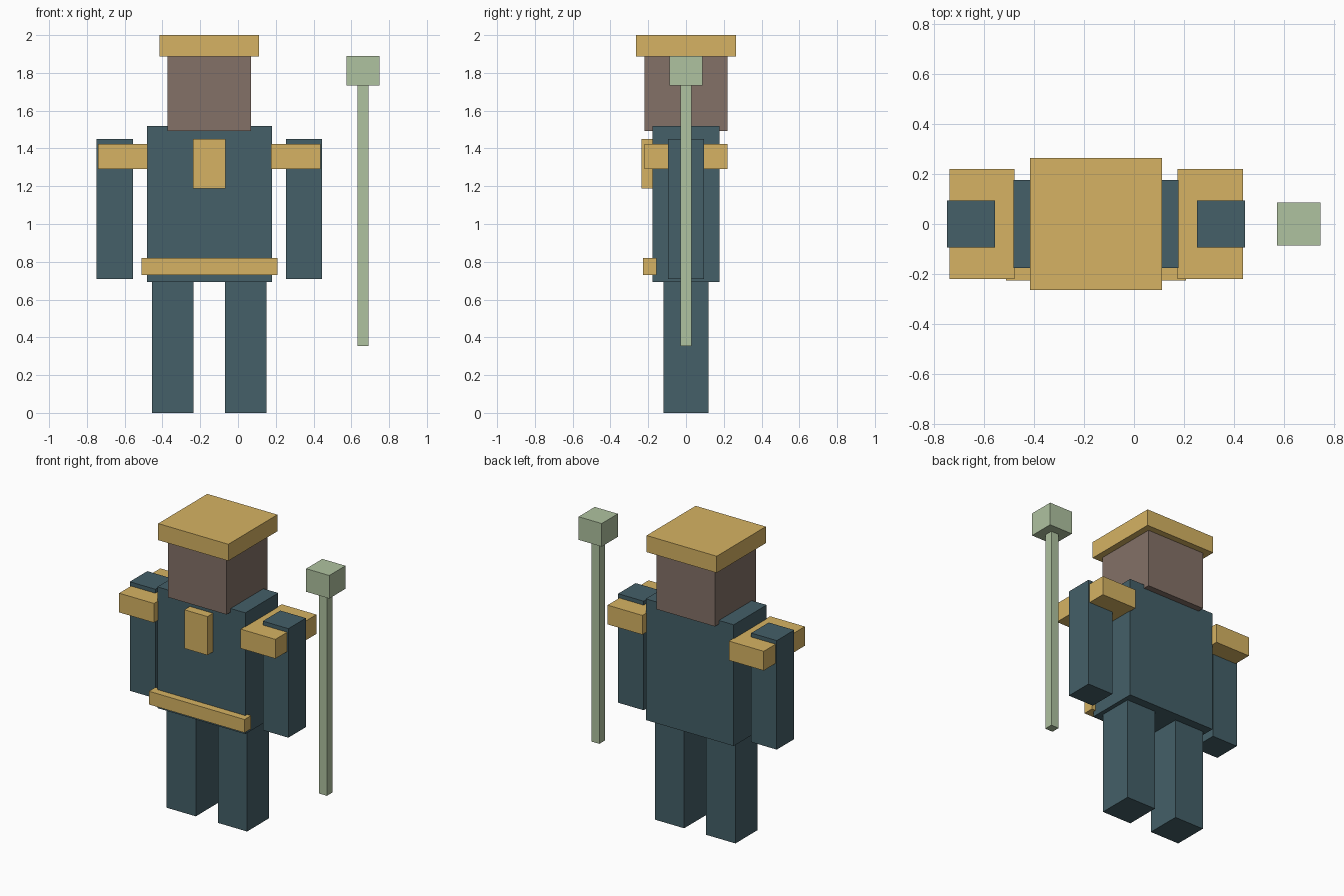
import bpy

if "Cube" in bpy.data.objects:
    bpy.data.objects.remove(bpy.data.objects["Cube"])

CX = -0.152  # the figure's own centre line; the staff stands off to one side


def material(name, rgb):
    m = bpy.data.materials.new(name)
    m.diffuse_color = (*rgb, 1)
    m.use_nodes = True
    m.node_tree.nodes["Principled BSDF"].inputs["Base Color"].default_value = m.diffuse_color
    return m


TEAL = material("teal_cloth", (0.058, 0.115, 0.138))
GOLD = material("gold_trim", (0.67, 0.45, 0.125))
BROWN = material("brown_skin", (0.23, 0.166, 0.137))
GREEN = material("pale_green", (0.43, 0.54, 0.35))


def box(name, mat, x, y, z):
    """Box from (min, max) ranges on each axis."""
    bpy.ops.mesh.primitive_cube_add(size=1, location=[(a + b) / 2 for a, b in (x, y, z)])
    ob = bpy.context.object
    ob.name = name
    ob.scale = [b - a for a, b in (x, y, z)]
    bpy.ops.object.transform_apply(location=False, rotation=False, scale=True)
    ob.data.materials.append(mat)
    return ob


def centred(name, mat, half_x, y, z, cx=CX):
    return box(name, mat, (cx - half_x, cx + half_x), y, z)


# Body, head and hat
centred("torso", TEAL, 0.331, (-0.177, 0.177), (0.693, 1.518))
centred("head", BROWN, 0.22, (-0.22, 0.22), (1.493, 1.887))
centred("hat", GOLD, 0.264, (-0.264, 0.264), (1.887, 2.0))

# Chest emblem and belt front
centred("chest_emblem", GOLD, 0.087, (-0.236, -0.165), (1.187, 1.45))
centred("belt", GOLD, 0.36, (-0.227, -0.156), (0.729, 0.819))

# Paired limbs and shoulder guards
for side, s in (("left", 1), ("right", -1)):
    centred(side + "_leg", TEAL, 0.11, (-0.118, 0.118), (0, 0.693), CX + s * 0.193)
    centred(side + "_arm", TEAL, 0.096, (-0.094, 0.094), (0.708, 1.45), CX + s * 0.501)
    centred(side + "_shoulder_guard", GOLD, 0.131, (-0.221, 0.221), (1.292, 1.423), CX + s * 0.457)

# Staff
centred("staff_pole", GREEN, 0.029, (-0.029, 0.029), (0.353, 1.733), 0.661)
centred("staff_head", GREEN, 0.087, (-0.087, 0.087), (1.733, 1.89), 0.661)
